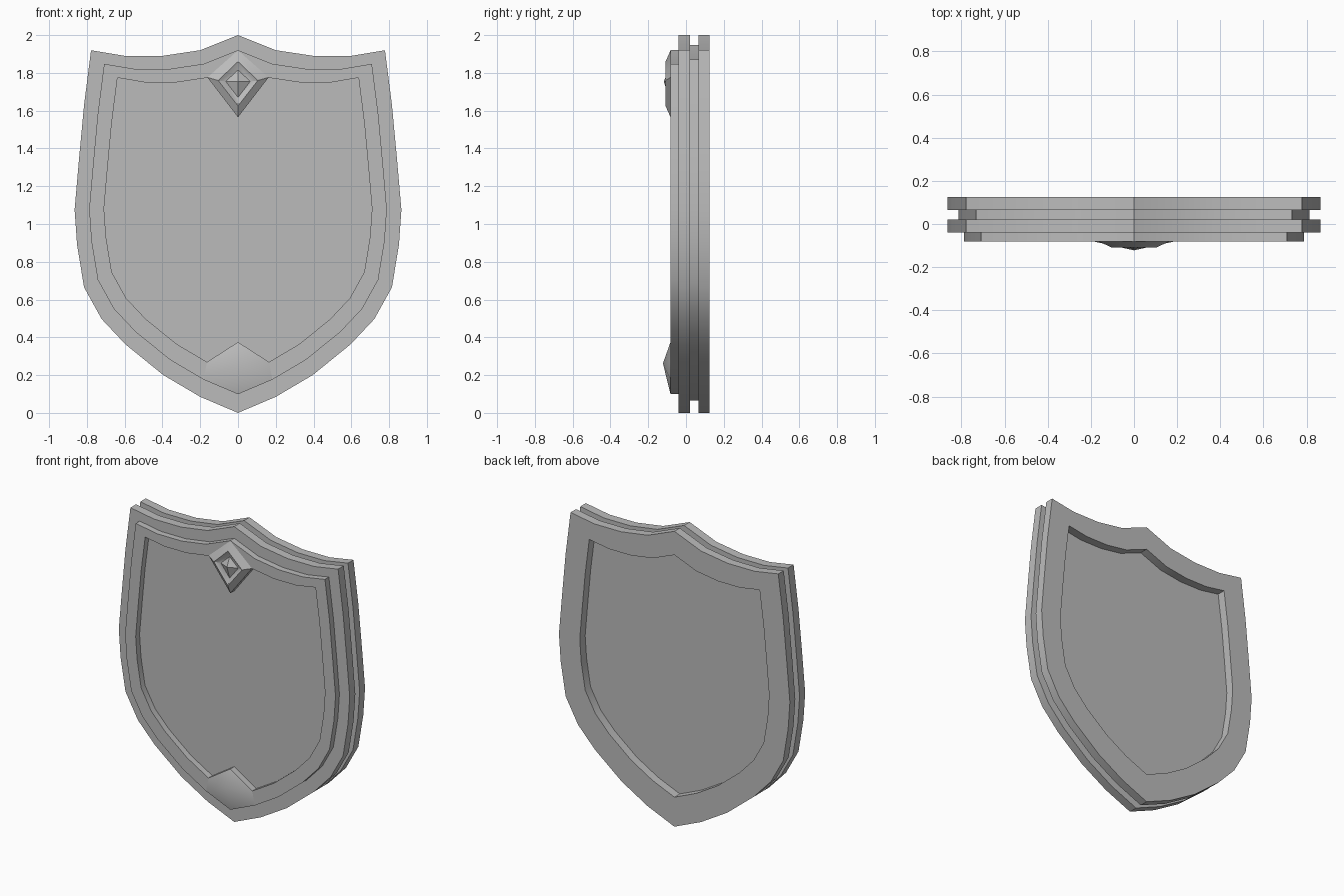
import bpy, bmesh, math

cube = bpy.data.objects.get("Cube")
if cube:
    bpy.data.objects.remove(cube, do_unlink=True)

# Single plain grey material
grey = bpy.data.materials.new("plain grey")
grey.use_nodes = True
colour = (0.5, 0.5, 0.5, 1)
grey.diffuse_color = colour
grey.node_tree.nodes["Principled BSDF"].inputs["Base Color"].default_value = colour

MID = 1.11  # height about which every shield outline is scaled


def mirrored(half):
    """Close a right-hand outline, running top to bottom, across x = 0."""
    return half + [(-x, z) for x, z in reversed(half[1:-1])]


HALF = [(0, 2), (.2, 1.92), (.4, 1.89), (.6, 1.89), (.778, 1.92), (.815, 1.63),
        (.842, 1.34), (.865, 1.075), (.852, .89), (.815, .665), (.722, .497),
        (.595, .362), (.395, .2), (.2, .085), (0, 0)]
OUTLINE = mirrored(HALF)


def shield(scale):
    return [(x * scale, MID + (z - MID) * scale) for x, z in OUTLINE]


def loft(name, loops, apex=None, ring=False):
    """Bridge (outline, y) loops; close them as a ring, or with caps or an apex."""
    bm = bmesh.new()
    rows = [[bm.verts.new((x, y, z)) for x, z in pts] for pts, y in loops]
    n = len(rows[0])
    pairs = list(zip(rows, rows[1:]))
    if ring:
        pairs.append((rows[-1], rows[0]))
    for a, b in pairs:
        for i in range(n):
            j = (i + 1) % n
            bm.faces.new((a[i], a[j], b[j], b[i]))
    if not ring:
        bm.faces.new(rows[0])
        if apex:
            tip = bm.verts.new(apex)
            for i in range(n):
                bm.faces.new((rows[-1][i], rows[-1][(i + 1) % n], tip))
        else:
            bm.faces.new(rows[-1])
    bmesh.ops.recalc_face_normals(bm, faces=bm.faces)
    mesh = bpy.data.meshes.new(name)
    bm.to_mesh(mesh)
    bm.free()
    mesh.materials.append(grey)
    obj = bpy.data.objects.new(name, mesh)
    bpy.context.collection.objects.link(obj)
    bpy.ops.object.select_all(action='DESELECT')
    obj.select_set(True)
    bpy.context.view_layer.objects.active = obj
    bpy.ops.object.shade_smooth_by_angle(angle=math.radians(40))
    return obj


def frame(name, outer, inner, front, back):
    o, i = shield(outer), shield(inner)
    return loft(name, [(o, front), (o, back), (i, back), (i, front)], ring=True)


FLOOR, RIM = -.04, -.082

# Layered shield body
loft("front_plate", [(OUTLINE, FLOOR), (OUTLINE, .02)])
loft("core", [(shield(.94), .02), (shield(.94), .066)])
frame("back_frame", 1, .82, .066, .124)
frame("front_rim", .911, .82, RIM, FLOOR)

# Raised point at the bottom of the rim
low, rim = shield(.82), shield(.911)
k = len(HALF) - 2
tip = mirrored([(0, .375), low[k], rim[k], rim[k + 1]])
loft("bottom_tip", [(tip, FLOOR), (tip, RIM)], apex=(0, -.122, .262))

# Kite mount with sunken bevel and faceted gem
base = mirrored([(0, 1.919), (.162, 1.776), (0, 1.565)])
top = mirrored([(0, 1.86), (.105, 1.76), (0, 1.625)])
seat = mirrored([(0, 1.815), (.065, 1.755), (0, 1.67)])
loft("gem_mount", [(base, FLOOR), (base, RIM), (top, -.108), (seat, -.09)])
loft("gem", [(seat, -.085), (seat, -.09)], apex=(0, -.118, 1.755))
